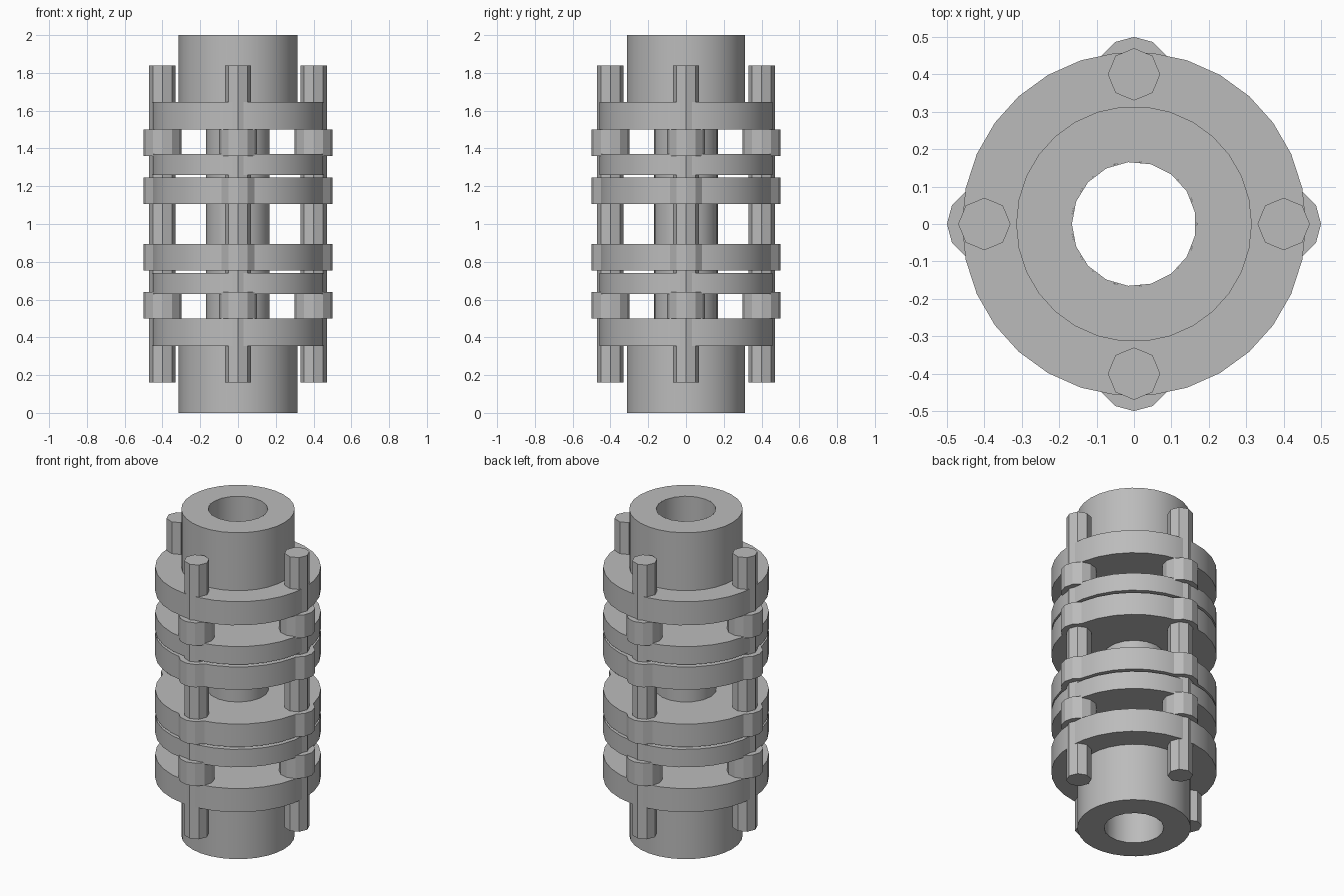
import bpy, bmesh, math

cube = bpy.data.objects.get("Cube")
if cube:
    bpy.data.objects.remove(cube, do_unlink=True)

grey = bpy.data.materials.new("metal_grey")
grey.use_nodes = True
grey.diffuse_color = (0.5, 0.5, 0.5, 1)
grey.node_tree.nodes["Principled BSDF"].inputs["Base Color"].default_value = (0.5, 0.5, 0.5, 1)

BORE = 0.17


def finish(name, bm):
    bmesh.ops.recalc_face_normals(bm, faces=bm.faces)
    mesh = bpy.data.meshes.new(name)
    bm.to_mesh(mesh)
    bm.free()
    mesh.materials.append(grey)
    ob = bpy.data.objects.new(name, mesh)
    bpy.context.collection.objects.link(ob)
    bpy.ops.object.select_all(action='DESELECT')
    ob.select_set(True)
    bpy.context.view_layer.objects.active = ob
    bpy.ops.object.shade_smooth_by_angle(angle=math.radians(25))
    return ob


def ring(name, outer, inner, z0, z1, sides, turn=0.0):
    """Washer or tube about the z axis."""
    bm = bmesh.new()
    loops = []
    for r, z in ((outer, z0), (outer, z1), (inner, z1), (inner, z0)):
        angles = [turn + math.tau * i / sides for i in range(sides)]
        loops.append([bm.verts.new((r * math.cos(a), r * math.sin(a), z)) for a in angles])
    for k in range(4):
        a, b = loops[k], loops[(k + 1) % 4]
        for i in range(sides):
            j = (i + 1) % sides
            bm.faces.new((a[i], a[j], b[j], b[i]))
    return finish(name, bm)


def post(name, x, y, radius, z0, z1, sides):
    """Solid upright prism with a corner on the x axis."""
    bm = bmesh.new()
    lower = []
    for i in range(sides):
        a = math.tau * i / sides
        lower.append(bm.verts.new((x + radius * math.cos(a), y + radius * math.sin(a), z0)))
    face = bm.faces.new(lower)
    out = bmesh.ops.extrude_face_region(bm, geom=[face])
    top = [v for v in out["geom"] if isinstance(v, bmesh.types.BMVert)]
    bmesh.ops.translate(bm, verts=top, vec=(0, 0, z1 - z0))
    return finish(name, bm)


def both_ends(z0, z1):
    return (("upper", z0, z1), ("lower", 2 - z1, 2 - z0))


# Central shaft tube running the full height
ring("shaft_tube", BORE, BORE - 0.004, 0, 2, 17, math.pi)

# End collars and flange discs, mirrored about mid height
for part, radius, z0, z1 in (("end_collar", 0.315, 1.645, 2.0),
                             ("outer_flange", 0.46, 1.50, 1.645),
                             ("middle_flange", 0.46, 1.26, 1.37),
                             ("inner_flange", 0.46, 1.105, 1.245)):
    for end, a, b in both_ends(z0, z1):
        ring(f"{end}_{part}", radius, BORE - 0.002, a, b, 30)

# Four bolts with their nuts
for side, x, y in (("left", 0.4, 0), ("right", -0.4, 0), ("front", 0, -0.4), ("back", 0, 0.4)):
    post(f"{side}_bolt", x, y, 0.07, 0.16, 1.84, 8)
    for part, z0, z1 in (("outer_nut", 1.36, 1.50), ("inner_nut", 1.105, 1.245)):
        for end, a, b in both_ends(z0, z1):
            post(f"{side}_{end}_{part}", x, y, 0.1, a, b, 12)
